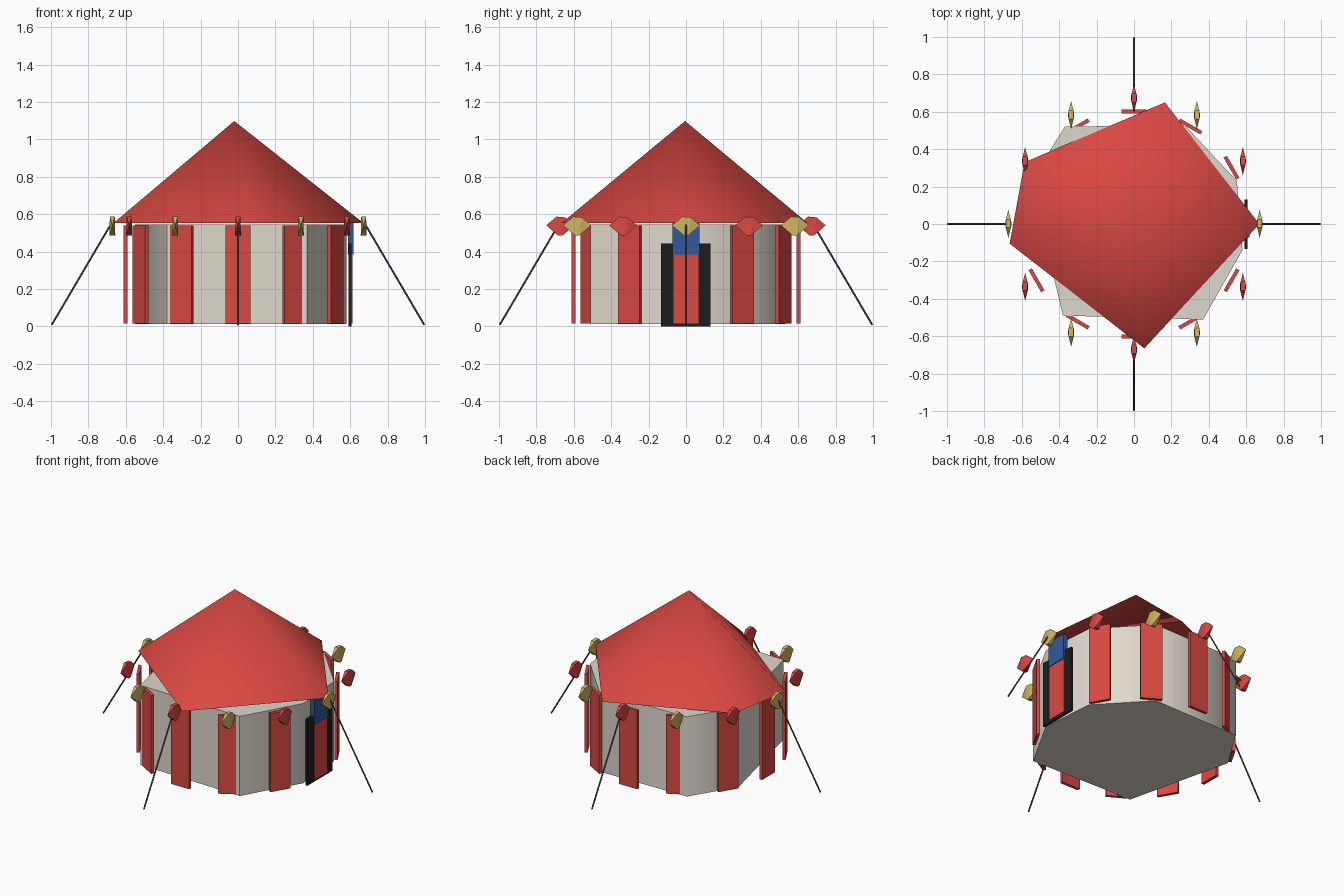
import bpy, bmesh, math
from mathutils import Vector

if "Cube" in bpy.data.objects:
    bpy.data.objects.remove(bpy.data.objects["Cube"])


def material(name, rgb):
    m = bpy.data.materials.new(name)
    m.diffuse_color = (*rgb, 1)
    m.use_nodes = True
    m.node_tree.nodes["Principled BSDF"].inputs["Base Color"].default_value = m.diffuse_color
    return m


RED = material("tent red", (0.70, 0.065, 0.055))
CREAM = material("canvas cream", (0.74, 0.69, 0.61))
GOLD = material("gold", (0.62, 0.46, 0.12))
BLUE = material("blue", (0.03, 0.10, 0.34))
BLACK = material("doorway black", (0.012, 0.012, 0.013))
ROPE = material("rope grey", (0.10, 0.09, 0.08))


def finish(name, bm, mat, loc=(0, 0, 0), rot=0, smooth=None):
    bmesh.ops.recalc_face_normals(bm, faces=bm.faces)
    me = bpy.data.meshes.new(name)
    bm.to_mesh(me)
    bm.free()
    me.materials.append(mat)
    ob = bpy.data.objects.new(name, me)
    ob.location = loc
    ob.rotation_euler[2] = rot
    bpy.context.collection.objects.link(ob)
    if smooth:
        bpy.ops.object.select_all(action='DESELECT')
        ob.select_set(True)
        bpy.context.view_layer.objects.active = ob
        bpy.ops.object.shade_smooth_by_angle(angle=math.radians(smooth))
    return ob


def box(name, size, loc, mat, rot=0):
    bm = bmesh.new()
    bmesh.ops.create_cube(bm, size=1)
    bmesh.ops.scale(bm, vec=size, verts=bm.verts)
    return finish(name, bm, mat, loc, rot)


# Canvas wall: irregular low-poly drum
WALL = [(.37, -.51), (.58, -.14), (.55, .23), (.27, .53),
        (-.37, .52), (-.55, .23), (-.38, -.49)]
bm = bmesh.new()
base = bm.faces.new([bm.verts.new((x, y, 0.012)) for x, y in WALL])
ext = bmesh.ops.extrude_face_region(bm, geom=[base], use_keep_orig=True)
bmesh.ops.translate(bm, vec=(0, 0, 0.533),
                    verts=[v for v in ext["geom"] if isinstance(v, bmesh.types.BMVert)])
finish("canvas_wall", bm, CREAM, smooth=60)

# Roof: five-sided peaked cone with a closed underside
EAVES = [(.67, 0), (.165, .65), (-.585, .33), (-.665, -.105), (.055, -.665)]
bm = bmesh.new()
rim = [bm.verts.new((x, y, 0.553)) for x, y in EAVES]
apex = bm.verts.new((-0.02, -0.005, 1.098))
for i, v in enumerate(rim):
    bm.faces.new((v, rim[(i + 1) % 5], apex))
bm.faces.new(rim[::-1])
finish("roof", bm, RED, smooth=75)


# Eave pennants: lozenges that all point along y
def pennant(name, x, y, mat):
    bm = bmesh.new()
    for p in [(0, -.075, .54), (0, .075, .54),
              (-.013, -.02, .587), (.013, -.02, .587),
              (-.013, .025, .583), (.013, .025, .583),
              (-.016, -.01, .485), (.016, -.01, .485),
              (-.016, .01, .485), (.016, .01, .485)]:
        bm.verts.new(p)
    bmesh.ops.convex_hull(bm, input=bm.verts)
    finish(name, bm, mat, (x, y, 0))


# Twelve wall stripes and pennants around the tent
for k in range(12):
    a = math.radians(30 * k)
    c, s = math.cos(a), math.sin(a)
    box(f"wall_stripe_{k}", (0.02, 0.135, 0.525), (.602 * c, .602 * s, .2775), RED, a)
    pennant(f"pennant_{k}", .672 * c, .672 * s, RED if k % 2 else GOLD)

# Doorway on the +x side with a blue sign above
box("doorway", (0.016, 0.265, 0.442), (0.6, -0.002, 0.221), BLACK)
box("door_sign", (0.03, 0.145, 0.17), (0.602, 0, 0.47), BLUE)

# Four guy ropes
for k in range(4):
    a = math.radians(90 * k)
    d = Vector((math.cos(a), math.sin(a), 0))
    p, q = d * 0.66 + Vector((0, 0, .58)), d * 0.996 + Vector((0, 0, .008))
    bm = bmesh.new()
    bmesh.ops.create_cone(bm, cap_ends=True, segments=6, radius1=.005,
                          radius2=.005, depth=(q - p).length)
    rope = finish(f"guy_rope_{k}", bm, ROPE, (p + q) / 2)
    rope.rotation_euler = (q - p).to_track_quat('Z', 'Y').to_euler()
